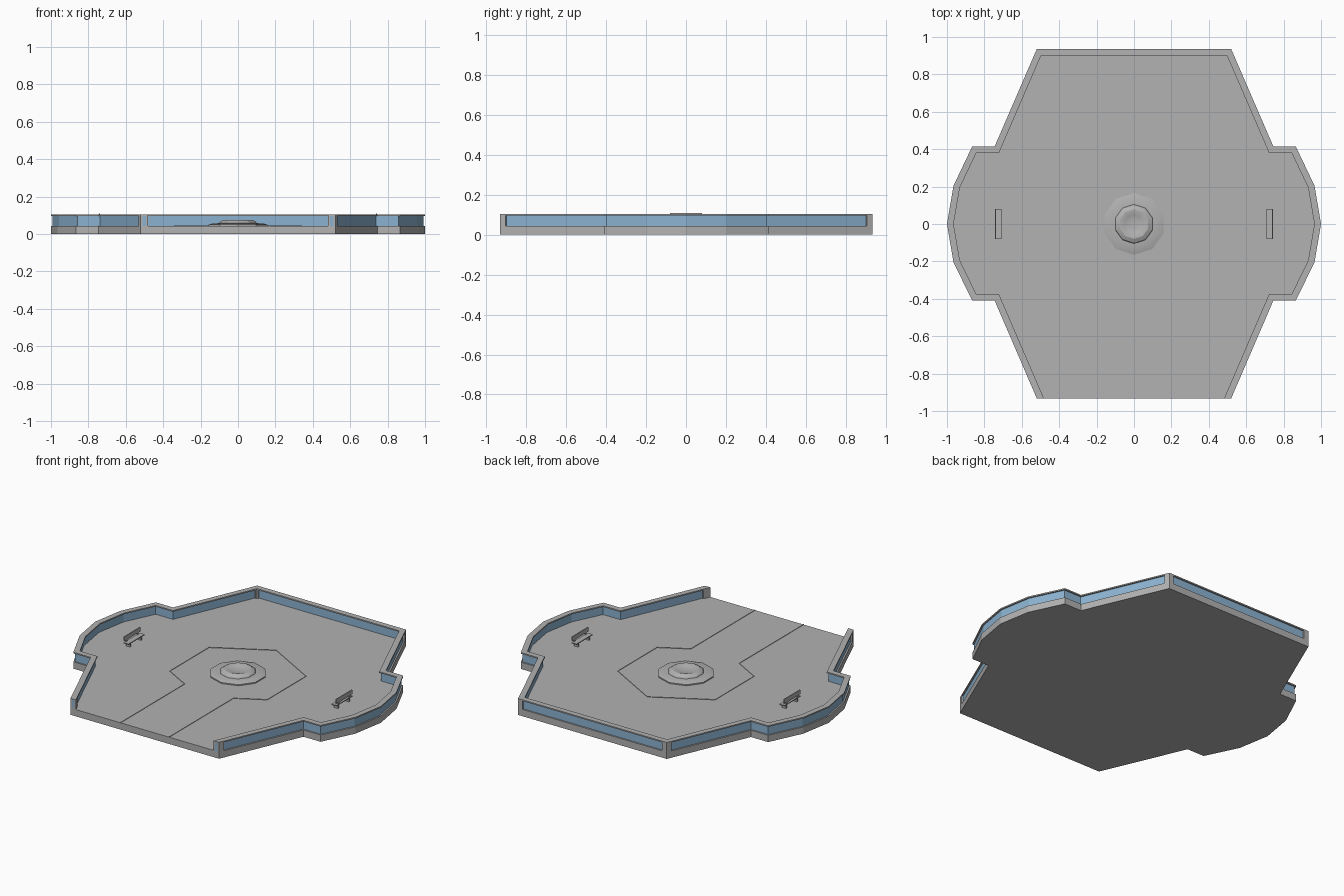
import bpy, bmesh, math
from mathutils import Vector

cube = bpy.data.objects.get("Cube")
if cube:
    bpy.data.objects.remove(cube, do_unlink=True)


def material(name, color):
    m = bpy.data.materials.new(name)
    m.use_nodes = True
    m.diffuse_color = (*color, 1)
    m.node_tree.nodes["Principled BSDF"].inputs["Base Color"].default_value = (*color, 1)
    return m


CONCRETE = material("concrete grey", (0.45, 0.445, 0.445))
GLASS = material("blue glass", (0.26, 0.45, 0.64))

FLOOR, TOP, WALL, FRONT = 0.043, 0.104, 0.035, -0.932


def finish(name, bm, mat):
    bmesh.ops.recalc_face_normals(bm, faces=bm.faces)
    mesh = bpy.data.meshes.new(name)
    bm.to_mesh(mesh)
    bm.free()
    mesh.materials.append(mat)
    obj = bpy.data.objects.new(name, mesh)
    bpy.context.collection.objects.link(obj)
    return obj


def offset(path, d):
    """Shift an open path to its left with mitred corners."""
    pts = [Vector(p) for p in path]
    normals = []
    for a, b in zip(pts, pts[1:]):
        t = (b - a).normalized()
        normals.append(Vector((-t.y, t.x)))
    result = []
    for i, p in enumerate(pts):
        n0, n1 = normals[max(i - 1, 0)], normals[min(i, len(normals) - 1)]
        if i in (0, len(pts) - 1) and abs(p.y - FRONT) < 0.001:
            result.append(p + Vector((d / n0.x if i else d / n1.x, 0)))
        else:
            result.append(p + (n0 + n1) * d / (1 + n0.dot(n1)))
    return result


def strip(name, path, d0, d1, z0, z1, mat):
    """Rectangular section swept along a plan path."""
    bm = bmesh.new()
    rings = [[bm.verts.new((*p, z)) for p, z in ((a, z0), (b, z0), (b, z1), (a, z1))]
             for a, b in zip(offset(path, d0), offset(path, d1))]
    for r, s in zip(rings, rings[1:]):
        for k in range(4):
            j = (k + 1) % 4
            bm.faces.new((r[k], r[j], s[j], s[k]))
    bm.faces.new(rings[0])
    bm.faces.new(rings[-1])
    return finish(name, bm, mat)


def box(name, center, size, mat):
    bm = bmesh.new()
    bmesh.ops.create_cube(bm, size=1)
    for v in bm.verts:
        v.co = Vector(center) + v.co * Vector(size)
    return finish(name, bm, mat)


def mirrored(half):
    return half + [(-x, y) for x, y in reversed(half) if x > 0]


# Platform slab
outline = mirrored([(0.52, FRONT), (0.745, -0.41), (0.865, -0.41), (0.965, -0.205),
                    (1.0, 0), (0.965, 0.205), (0.865, 0.415), (0.745, 0.415),
                    (0.52, 0.935)])
bm = bmesh.new()
face = bm.faces.new([bm.verts.new((x, y, 0)) for x, y in outline])
up = bmesh.ops.extrude_face_region(bm, geom=[face])
for v in up["geom"]:
    if isinstance(v, bmesh.types.BMVert):
        v.co.z = FLOOR
finish("platform", bm, CONCRETE)

# Glass parapet and its top rail, open at the front
strip("glass_wall", outline, 0.009, 0.026, FLOOR, TOP - 0.008, GLASS)
strip("top_rail", outline, 0, WALL, TOP - 0.008, TOP, CONCRETE)


def toward(a, b, dist=0.032):
    a, b = Vector(a), Vector(b)
    return tuple(a + (b - a).normalized() * dist)


# Posts at the front ends and the back corners
back = [i for i, p in enumerate(outline) if p[1] > 0.9]
for i in back:
    p = outline[i]
    path = [toward(p, outline[i - 1]), p, toward(p, outline[i + 1])]
    strip("back_post", path, 0, WALL, FLOOR, TOP - 0.008, CONCRETE)
strip("front_post_left", [outline[0], toward(outline[0], outline[1])],
      0, WALL, FLOOR, TOP - 0.008, CONCRETE)
strip("front_post_right", [toward(outline[-1], outline[-2]), outline[-1]],
      0, WALL, FLOOR, TOP - 0.008, CONCRETE)

# Raised floor line: walkway opening into a hexagon
walk = mirrored([(0.17, FRONT), (0.17, -0.29), (0.34, -0.195), (0.34, 0.195), (0, 0.385)])
strip("floor_line", walk, -0.002, 0.002, FLOOR, FLOOR + 0.003, CONCRETE)

# Central stepped fountain
bm = bmesh.new()
SIDES = 10
profile = [(0.165, FLOOR), (0.165, 0.05), (0.145, 0.056), (0.105, 0.058), (0.1, 0.066),
           (0.08, 0.076), (0.072, 0.076), (0.05, 0.068), (0.025, 0.064)]
rings = [[bm.verts.new((r * math.sin(math.tau * k / SIDES),
                        r * math.cos(math.tau * k / SIDES), z)) for k in range(SIDES)]
         for r, z in profile]
for r, s in zip(rings, rings[1:]):
    for k in range(SIDES):
        j = (k + 1) % SIDES
        bm.faces.new((r[k], r[j], s[j], s[k]))
bm.faces.new(rings[0])
bm.faces.new(rings[-1])
fountain = finish("fountain", bm, CONCRETE)
bpy.ops.object.select_all(action="DESELECT")
fountain.select_set(True)
bpy.context.view_layer.objects.active = fountain
bpy.ops.object.shade_smooth_by_angle(angle=math.radians(25))

# Benches with backrest, seat and cross feet
for side, s in (("left", 1), ("right", -1)):
    x = s * 0.727
    box(side + "_bench_back", (x + s * 0.014, 0, 0.096), (0.007, 0.16, 0.026), CONCRETE)
    box(side + "_bench_seat", (x, 0, 0.069), (0.035, 0.16, 0.006), CONCRETE)
    for y in (-0.055, 0.055):
        box(side + "_bench_leg", (x, y, 0.056), (0.026, 0.01, 0.026), CONCRETE)
        box(side + "_bench_bracket", (x + s * 0.014, y, 0.08), (0.005, 0.01, 0.03), CONCRETE)
